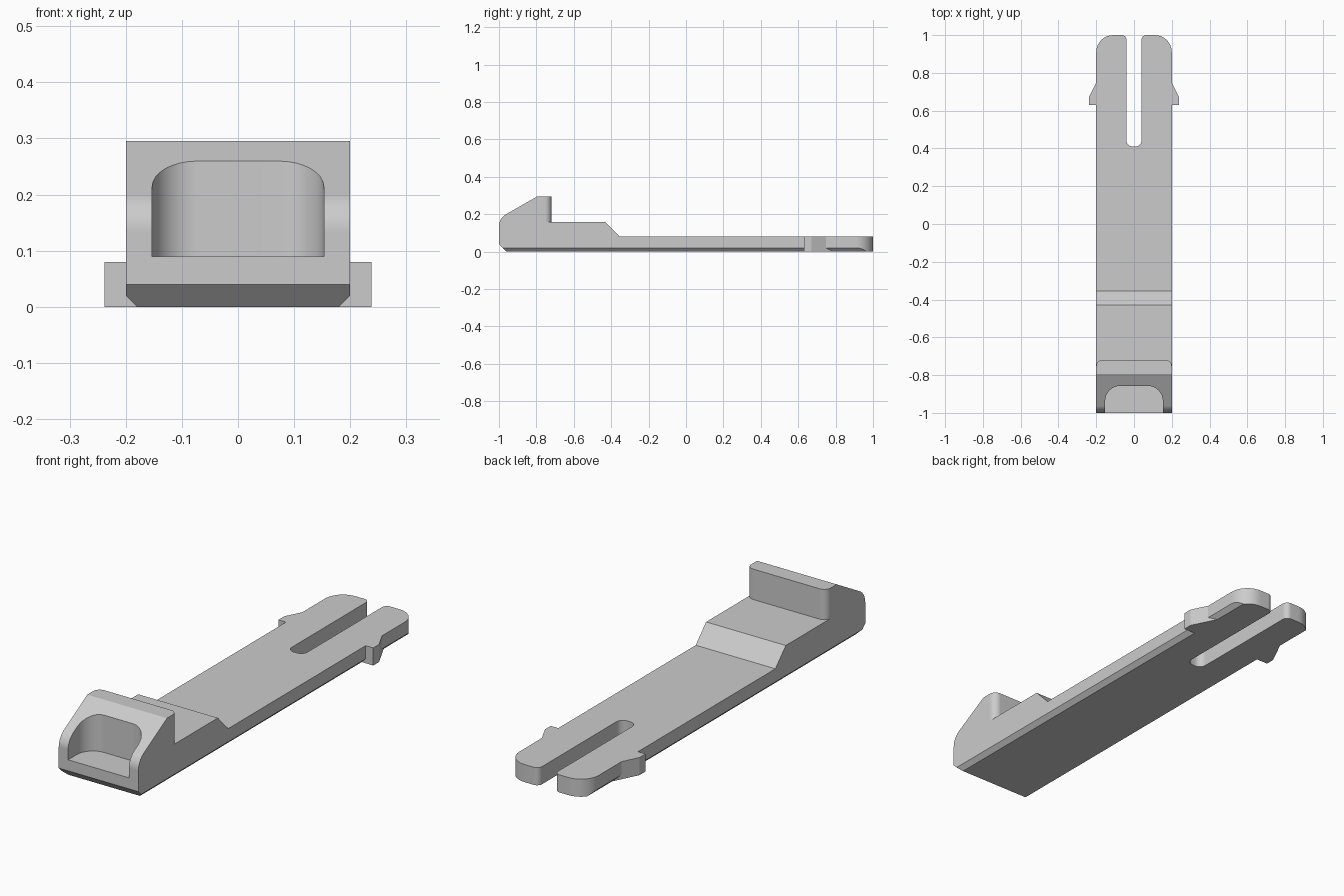
import bpy
import bmesh
import math
from mathutils import Vector

cube = bpy.data.objects.get("Cube")
if cube:
    bpy.data.objects.remove(cube, do_unlink=True)

grey = bpy.data.materials.new("matte_grey")
grey.use_nodes = True
grey.diffuse_color = (0.6, 0.6, 0.6, 1)
grey.node_tree.nodes["Principled BSDF"].inputs["Base Color"].default_value = (0.6, 0.6, 0.6, 1)


def rounded(corners, steps=8):
    """Outline from (u, v[, radius]) corners, each radius turned into an arc."""
    out = []
    for i, c in enumerate(corners):
        p = Vector(c[:2])
        if len(c) == 2:
            out.append(p)
            continue
        a = (Vector(corners[i - 1][:2]) - p).normalized()
        b = (Vector(corners[(i + 1) % len(corners)][:2]) - p).normalized()
        half = a.angle(b) / 2
        centre = p + (a + b).normalized() * c[2] / math.sin(half)
        start = p + a * c[2] / math.tan(half) - centre
        end = p + b * c[2] / math.tan(half) - centre
        sweep = math.pi - 2 * half
        for k in range(steps + 1):
            t = k / steps
            out.append(centre + (start * math.sin((1 - t) * sweep)
                                 + end * math.sin(t * sweep)) / math.sin(sweep))
    return out


def prism(name, corners, low, high, axis):
    """Extrude an outline along an axis: outline is (y,z), (x,z) or (x,y)."""
    place = {"X": lambda u, v, w: (w, u, v),
             "Y": lambda u, v, w: (u, w, v),
             "Z": lambda u, v, w: (u, v, w)}[axis]
    bm = bmesh.new()
    face = bm.faces.new([bm.verts.new(place(p.x, p.y, low)) for p in rounded(corners)])
    new = bmesh.ops.extrude_face_region(bm, geom=[face])["geom"]
    bmesh.ops.translate(bm, verts=[g for g in new if isinstance(g, bmesh.types.BMVert)],
                        vec=place(0, 0, high - low))
    bmesh.ops.recalc_face_normals(bm, faces=bm.faces)
    mesh = bpy.data.meshes.new(name)
    bm.to_mesh(mesh)
    bm.free()
    mesh.materials.append(grey)
    obj = bpy.data.objects.new(name, mesh)
    bpy.context.collection.objects.link(obj)
    return obj


def combine(target, tool, operation):
    """Apply a boolean and discard the tool."""
    mod = target.modifiers.new(tool.name, "BOOLEAN")
    mod.operation = operation
    mod.solver = "EXACT"
    mod.object = tool
    bpy.context.view_layer.objects.active = target
    bpy.ops.object.modifier_apply(modifier=mod.name)
    bpy.data.objects.remove(tool, do_unlink=True)


# Side silhouette: raised head, ramp and thin blade
body = prism("latch_body", [
    (-0.96, 0), (1.2, 0), (1.2, 0.08), (-0.355, 0.08), (-0.564, 0.295),
    (-0.795, 0.295), (-1, 0.178, 0.075), (-1, 0.04)], -0.3, 0.3, "X")

# Plan outline: straight sides and a forked, rounded tail
right_half = [(0.2, -1.2), (0.2, 1, 0.09), (0.04, 1, 0.025), (0.04, 0.41, 0.033)]
left_half = [(-c[0], *c[1:]) for c in reversed(right_half)]
combine(body, prism("plan_outline", right_half + left_half, -0.1, 0.5, "Z"), "INTERSECT")

# Step behind the head, leaving rounded rear corners on the lip
combine(body, prism("step_cutter", [
    (-0.3, 0), (-0.3, -0.755), (-0.2, -0.755), (-0.2, -0.72, 0.033),
    (0.2, -0.72, 0.033), (0.2, -0.755), (0.3, -0.755), (0.3, 0)],
    0.157, 0.5, "Z"), "DIFFERENCE")

# Thumb pocket in the head
combine(body, prism("pocket_cutter", [
    (-0.153, -1.1), (0.153, -1.1), (0.153, -0.857, 0.08), (-0.153, -0.857, 0.08)],
    0.09, 0.5, "Z"), "DIFFERENCE")

# Chamfered lower edges, then the snap barbs on both prongs
for s in (1, -1):
    combine(body, prism("chamfer_cutter", [
        (s * 0.16, -0.02), (s * 0.24, 0.06), (s * 0.24, -0.02)], -1.2, 1.2, "Y"),
        "DIFFERENCE")
for s in (1, -1):
    combine(body, prism("snap_barb", [
        (s * 0.15, 0.63), (s * 0.238, 0.63), (s * 0.238, 0.672),
        (s * 0.2, 0.748), (s * 0.17, 0.808), (s * 0.15, 0.808)], 0, 0.08, "Z"), "UNION")

# Smooth arcs with crisp edges
bpy.ops.object.select_all(action="DESELECT")
body.select_set(True)
bpy.context.view_layer.objects.active = body
bpy.ops.object.shade_smooth_by_angle(angle=math.radians(25))
normals = body.modifiers.new("flat_face_normals", "WEIGHTED_NORMAL")
normals.keep_sharp = True
